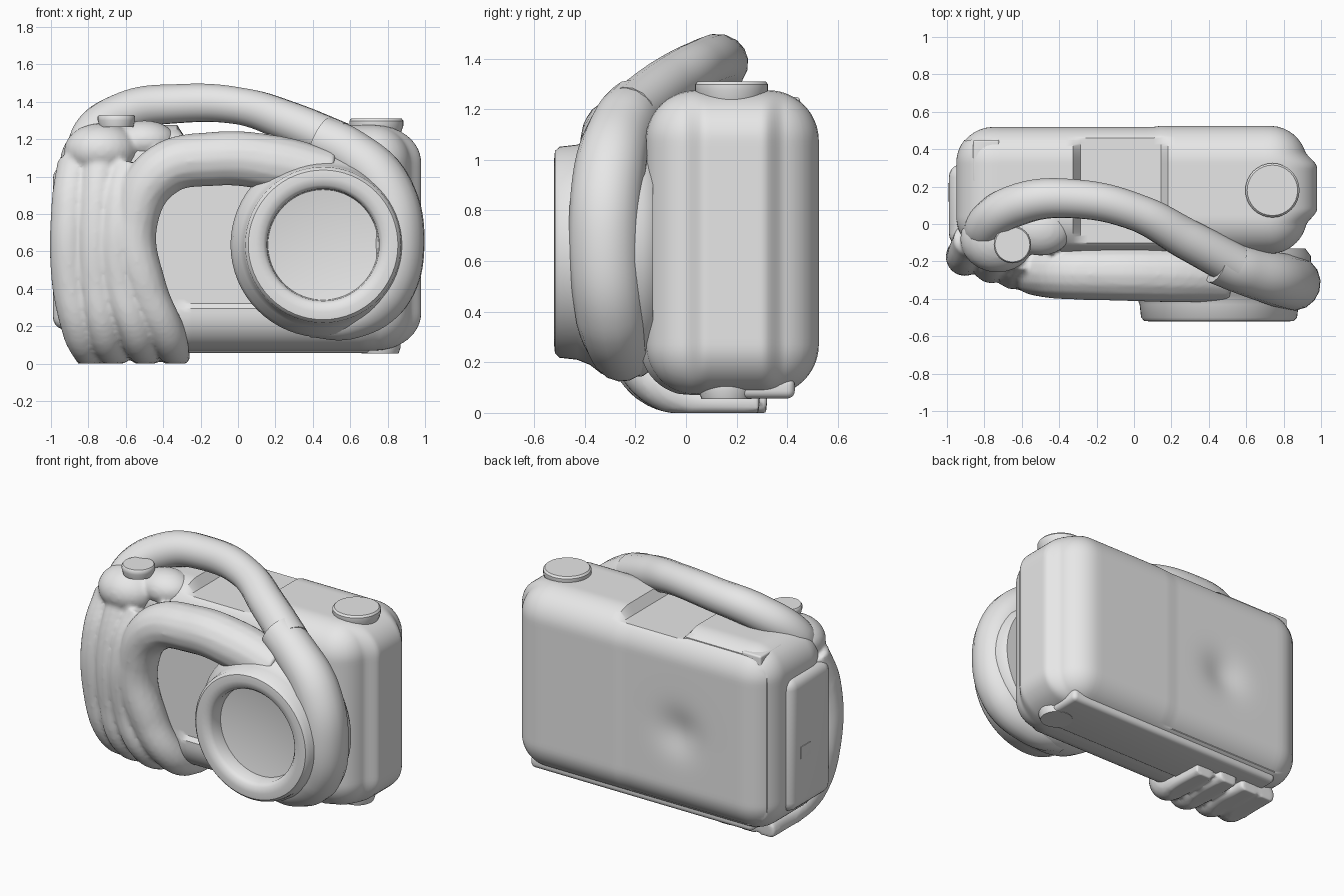
import bpy, bmesh, math
from mathutils import Vector, Matrix

cube = bpy.data.objects.get("Cube")
if cube:
    bpy.data.objects.remove(cube)

grey = bpy.data.materials.new("plain light grey")
grey.use_nodes = True
grey.diffuse_color = (0.8, 0.8, 0.8, 1)
grey.node_tree.nodes["Principled BSDF"].inputs["Base Color"].default_value = (0.8, 0.8, 0.8, 1)


def add(name, mesh):
    obj = bpy.data.objects.new(name, mesh)
    bpy.context.collection.objects.link(obj)
    mesh.materials.clear()
    mesh.materials.append(grey)
    return obj


def from_bmesh(name, bm):
    bmesh.ops.recalc_face_normals(bm, faces=bm.faces)
    mesh = bpy.data.meshes.new(name)
    bm.to_mesh(mesh)
    bm.free()
    return add(name, mesh)


def smooth(obj, angle=40):
    bpy.ops.object.select_all(action='DESELECT')
    obj.select_set(True)
    bpy.context.view_layer.objects.active = obj
    bpy.ops.object.shade_smooth_by_angle(angle=math.radians(angle))
    return obj


def box(name, low, high, radius, cuts=0, shape=None):
    """Rounded box; with cuts it is a dense grid that shape(point) may sculpt."""
    low, high = Vector(low), Vector(high)
    bm = bmesh.new()
    bmesh.ops.create_cube(bm, size=1)
    if cuts:
        bmesh.ops.subdivide_edges(bm, edges=bm.edges[:], cuts=cuts, use_grid_fill=True)
    for v in bm.verts:
        v.co = Vector(v.co[i] * (high - low)[i] + (low + high)[i] / 2 for i in range(3))
        if cuts:
            core = Vector(min(max(v.co[i], low[i] + radius), high[i] - radius) for i in range(3))
            v.co = shape(core + (v.co - core).normalized() * radius)
    if not cuts:
        bmesh.ops.bevel(bm, geom=bm.edges[:], offset=radius, segments=5,
                        profile=0.5, affect='EDGES')
    return smooth(from_bmesh(name, bm))


def lathe(name, profile, matrix, steps=64):
    """Spin (radius, height) points round local z."""
    bm = bmesh.new()
    verts = [bm.verts.new((r, 0, h)) for r, h in profile]
    edges = [bm.edges.new(pair) for pair in zip(verts, verts[1:])]
    bmesh.ops.spin(bm, geom=verts + edges, axis=(0, 0, 1), cent=(0, 0, 0),
                   angle=math.tau, steps=steps)
    bmesh.ops.remove_doubles(bm, verts=bm.verts, dist=0.0005)
    bm.transform(matrix)
    return smooth(from_bmesh(name, bm))


def tube(name, points):
    """Tube through (x, y, z, radius) points, flattened where it meets the ground."""
    curve = bpy.data.curves.new(name, 'CURVE')
    curve.dimensions = '3D'
    curve.bevel_depth = 1
    curve.bevel_resolution = 6
    curve.use_fill_caps = True
    spline = curve.splines.new('BEZIER')
    spline.resolution_u = 10
    spline.bezier_points.add(len(points) - 1)
    for bp, (x, y, z, r) in zip(spline.bezier_points, points):
        bp.co, bp.radius = (x, y, z), r
        bp.handle_left_type = bp.handle_right_type = 'AUTO'
    obj = bpy.data.objects.new(name + "_path", curve)
    bpy.context.collection.objects.link(obj)
    dg = bpy.context.evaluated_depsgraph_get()
    mesh = bpy.data.meshes.new_from_object(obj.evaluated_get(dg))
    bpy.data.objects.remove(obj)
    for v in mesh.vertices:
        v.co.z = max(v.co.z, 0)
    return smooth(add(name, mesh), 50)


def ball(name, centre, scale):
    bm = bmesh.new()
    bmesh.ops.create_uvsphere(bm, u_segments=24, v_segments=16, radius=1)
    bm.transform(Matrix.Translation(centre) @ Matrix.Diagonal((*scale, 1)))
    return smooth(from_bmesh(name, bm))


def blend(name, parts):
    """Fuse parts into one soft skin."""
    bpy.ops.object.select_all(action='DESELECT')
    for p in parts:
        p.modifiers.clear()
        p.select_set(True)
    bpy.context.view_layer.objects.active = parts[0]
    bpy.ops.object.join()
    obj = parts[0]
    obj.name = name
    remesh = obj.modifiers.new("fuse", 'REMESH')
    remesh.mode = 'VOXEL'
    remesh.voxel_size = 0.015
    remesh.use_smooth_shade = True
    relax = obj.modifiers.new("relax", 'SMOOTH')
    relax.iterations = 3


def sculpt_case(p):
    """Swollen left side, sunken tray, lower front step, rear seam and dimple."""
    if p.x > 0.7:
        swell = min(max((0.2 - abs(p.y - 0.19)) / 0.09, 0), 1)
        p.x += 0.055 * swell * swell * (3 - 2 * swell) * (p.x - 0.7) / 0.23
    if -0.31 < p.x < 0.165:
        p.z = min(p.z, 1.215)
    if p.y > 0.45:
        d = math.hypot(p.x + 0.3, p.z - 0.62) / 0.24
        p.y -= 0.035 * math.exp(-3 * d * d)
        if p.x < 0.12:
            p.y -= 0.006
    if p.y < 0 and p.z < 0.315 and -0.32 < p.x < 0.7:
        p.y -= 0.022
    return p


# Case, side panel and small fittings
box("case", (-0.95, -0.16, 0.07), (0.925, 0.525, 1.275), 0.2, 47, sculpt_case)
box("right_side_panel", (-0.99, -0.12, 0.18), (-0.8, 0.32, 1.06), 0.07)
box("side_slot_plate", (-0.994, 0.12, 0.52), (-0.987, 0.22, 0.6), 0.001)
box("strap_lug", (-0.86, 0.22, 1.08), (-0.72, 0.45, 1.248), 0.012)
box("base_plate", (-0.78, 0.07, 0.057), (0.84, 0.43, 0.14), 0.03)
for name, x, y, z, r, h in (("left_dial", 0.74, 0.18, 1.23, 0.145, 0.08),
                            ("shutter_button", -0.65, -0.11, 1.265, 0.1, 0.065),
                            ("left_foot", 0.76, 0.16, 0.055, 0.11, 0.06)):
    lathe(name, [(0, 0), (r * 0.9, 0), (r, h * 0.55), (r, h * 0.85), (r * 0.93, h), (0, h)],
          Matrix.Translation((x, y, z)), 32)

# Grip: vertical ribs that curl under the case, and an arch running to the lens
ribs = []
for i, (x, top, foot, y) in enumerate(((-0.895, 1.08, -0.8, -0.16), (-0.755, 1.13, -0.67, -0.2),
                                       (-0.63, 1.05, -0.5, -0.23))):
    ribs.append(tube(f"rib_{i}", [(x + 0.03, y + 0.08, top, 0.1), (x, y, 0.85, 0.103),
                                  (x, y, 0.45, 0.103), (foot - 0.04, y + 0.06, 0.16, 0.095),
                                  (foot, 0.02, 0.06, 0.08), (foot, 0.32, 0.04, 0.07)]))
ribs.append(tube("arch", [(-0.335, 0.29, 0.04, 0.07), (-0.34, 0, 0.06, 0.08),
                          (-0.38, -0.15, 0.16, 0.1), (-0.5, -0.23, 0.42, 0.115),
                          (-0.55, -0.25, 0.75, 0.12), (-0.42, -0.26, 1.02, 0.14),
                          (-0.12, -0.265, 1.095, 0.145), (0.2, -0.27, 1.07, 0.15),
                          (0.5, -0.28, 1.0, 0.14)]))
ribs.append(ball("shoulder", (-0.73, -0.08, 1.14), (0.2, 0.18, 0.145)))
ribs.append(ball("knuckle", (-0.5, -0.03, 1.19), (0.17, 0.14, 0.11)))
blend("front_grip", ribs)

# Carrying handle and the sleeve that sweeps round the lens
tube("carrying_handle", [(-0.79, -0.1, 1.06, 0.1), (-0.79, -0.01, 1.2, 0.112),
                         (-0.6, 0.11, 1.345, 0.112), (-0.32, 0.135, 1.39, 0.105),
                         (0.02, 0.06, 1.375, 0.1), (0.28, -0.08, 1.29, 0.11),
                         (0.54, -0.22, 1.18, 0.115)])
tube("handle_sleeve", [(0.44, -0.195, 1.205, 0.124), (0.6, -0.25, 1.125, 0.132),
                       (0.78, -0.3, 0.95, 0.145), (0.85, -0.315, 0.64, 0.148),
                       (0.78, -0.29, 0.38, 0.145), (0.6, -0.26, 0.25, 0.12),
                       (0.38, -0.24, 0.23, 0.09)])

# Lens barrel with a shallow dished glass
lathe("lens_barrel", [(0, 0.13), (0.46, 0.13), (0.49, 0.17), (0.495, 0.27), (0.48, 0.335),
                      (0.445, 0.38), (0.425, 0.43), (0.417, 0.5), (0.4, 0.518), (0.36, 0.522),
                      (0.32, 0.514), (0.3, 0.49), (0.295, 0.41), (0.2, 0.395), (0, 0.385)],
      Matrix.Translation((0.455, 0, 0.635)) @ Matrix.Rotation(math.pi / 2, 4, 'X'))
